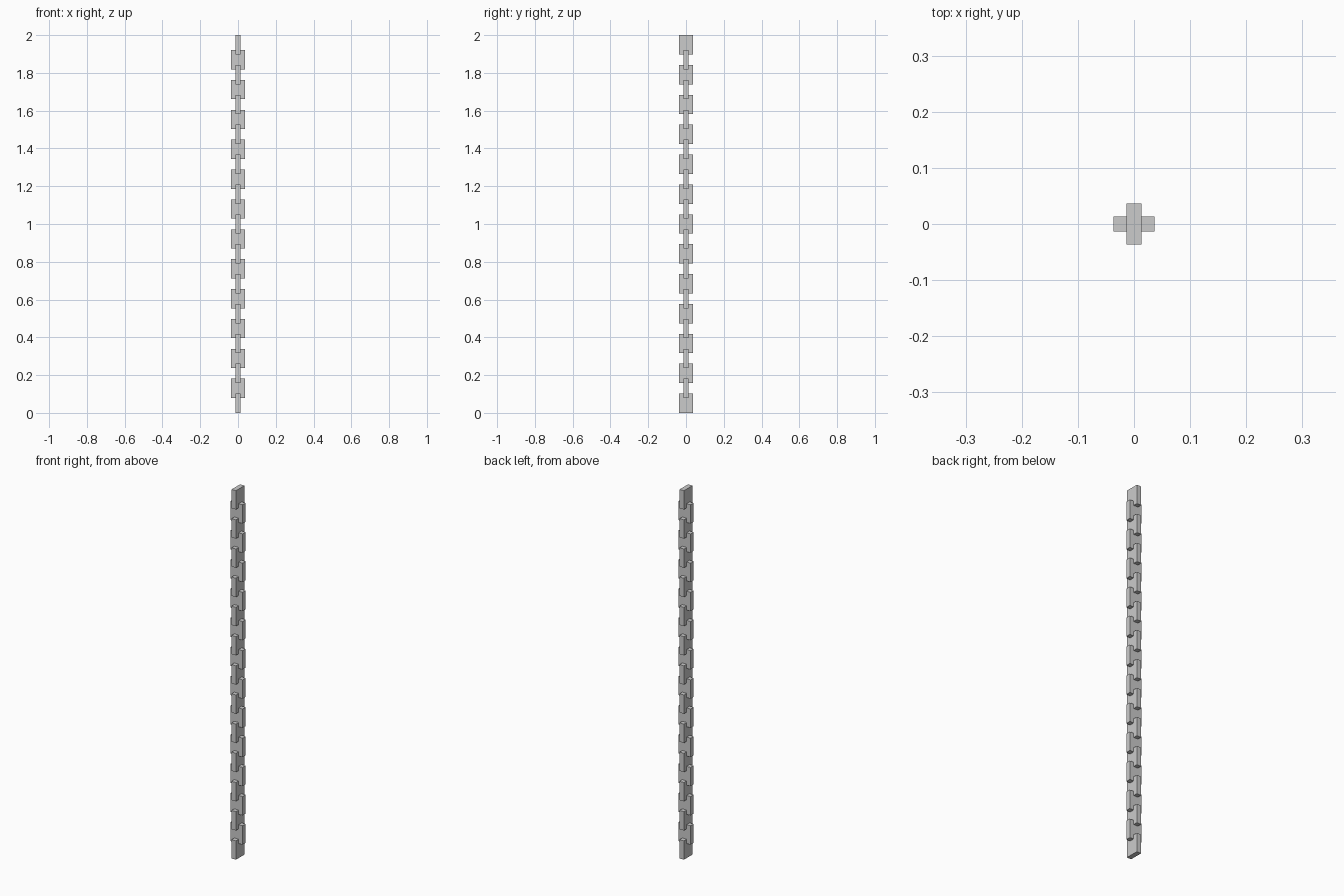
import bpy

if "Cube" in bpy.data.objects:
    bpy.data.objects.remove(bpy.data.objects["Cube"])

LINKS = 25
HEIGHT = 0.102      # height of one link
WIDE = 0.073        # broad side of a link
THIN = 0.026        # thickness of a link
PITCH = (2.0 - HEIGHT) / (LINKS - 1)


def link(index):
    """One solid block link, turned a quarter from its neighbour."""
    size = (THIN, WIDE, HEIGHT) if index % 2 == 0 else (WIDE, THIN, HEIGHT)
    bpy.ops.mesh.primitive_cube_add(
        size=1, location=(0, 0, HEIGHT / 2 + index * PITCH))
    ob = bpy.context.object
    ob.name = f"chain_link_{index + 1:02d}"
    ob.scale = size
    bpy.ops.object.transform_apply(location=False, rotation=False, scale=True)


# Chain of alternating links from the ground up
for i in range(LINKS):
    link(i)
